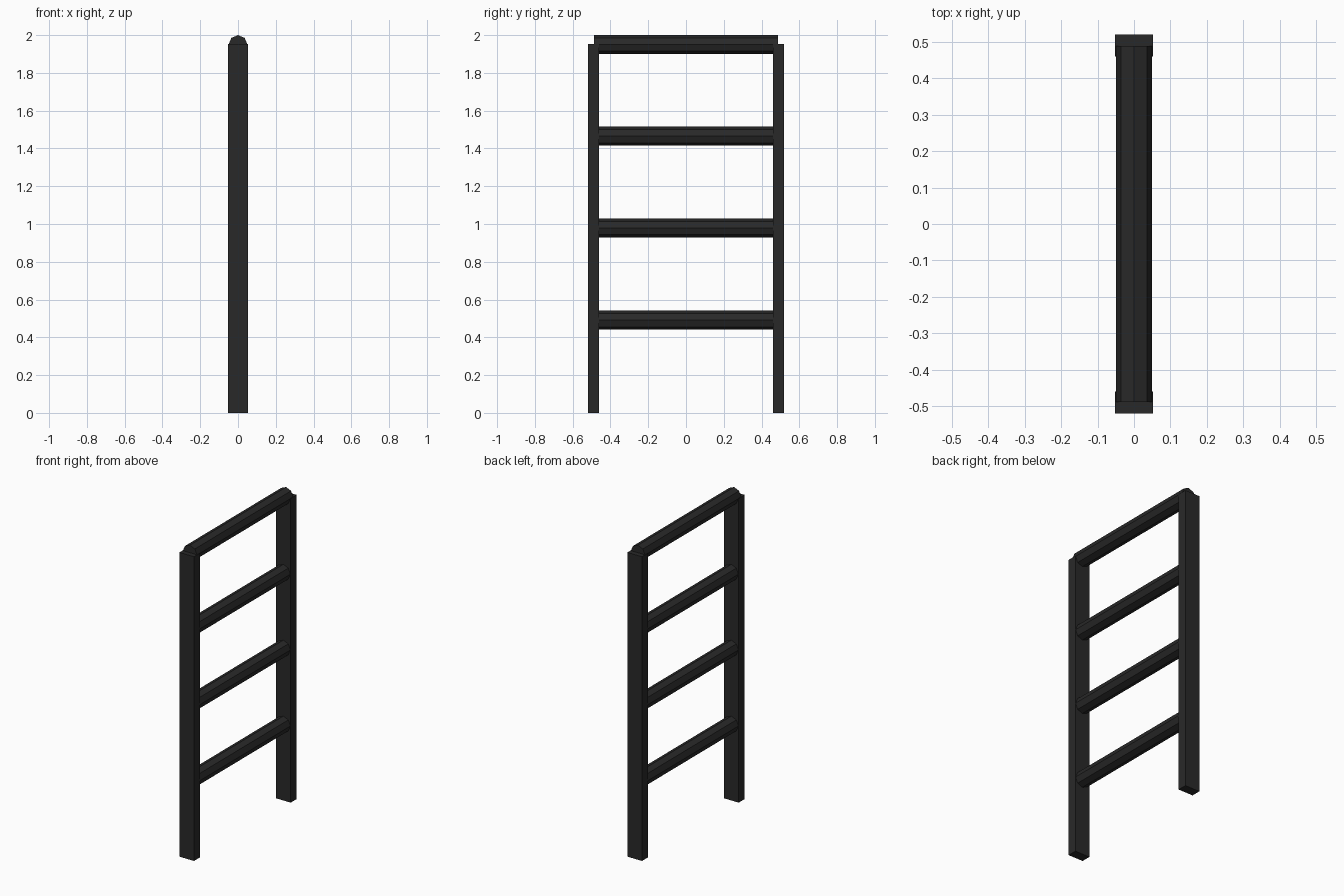
import bpy, math
from mathutils import Matrix

if "Cube" in bpy.data.objects:
    bpy.data.objects.remove(bpy.data.objects["Cube"])

dark = bpy.data.materials.new("dark_metal")
dark.diffuse_color = (0.022, 0.022, 0.022, 1)
dark.use_nodes = True
dark.node_tree.nodes["Principled BSDF"].inputs["Base Color"].default_value = dark.diffuse_color

# Upright side rails
for side, name in ((-1, "front_rail"), (1, "back_rail")):
    bpy.ops.mesh.primitive_cube_add(size=1, location=(0, side * 0.49, 0.976))
    rail = bpy.context.object
    rail.name = name
    rail.data.transform(Matrix.Diagonal((0.104, 0.06, 1.952, 1)))
    rail.data.materials.append(dark)

# Octagonal rungs, a corner pointing straight up
for i, z in enumerate((0.491, 0.979, 1.465, 1.95)):
    bpy.ops.mesh.primitive_cylinder_add(vertices=8, radius=0.05, depth=0.976,
                                        location=(0, 0, z),
                                        rotation=(math.pi / 2, 0, 0))
    rung = bpy.context.object
    rung.name = f"rung_{i + 1}"
    rung.data.materials.append(dark)
